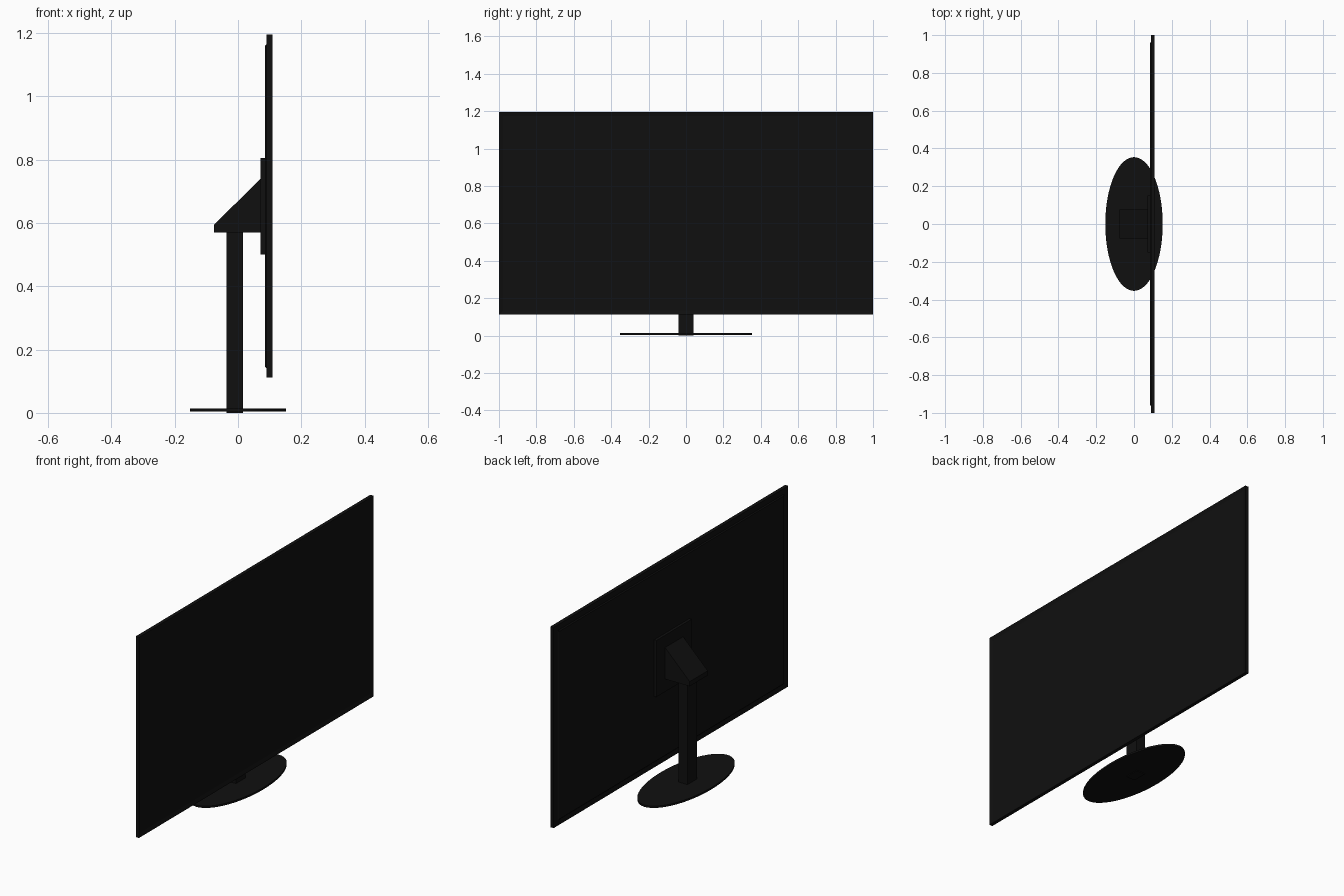
import bpy, bmesh

if "Cube" in bpy.data.objects:
    bpy.data.objects.remove(bpy.data.objects["Cube"])

black = bpy.data.materials.new("black_plastic")
black.diffuse_color = (0.005, 0.005, 0.005, 1)
black.use_nodes = True
black.node_tree.nodes["Principled BSDF"].inputs["Base Color"].default_value = black.diffuse_color


def finish(name, bm):
    bmesh.ops.recalc_face_normals(bm, faces=bm.faces)
    me = bpy.data.meshes.new(name)
    bm.to_mesh(me)
    bm.free()
    ob = bpy.data.objects.new(name, me)
    bpy.context.collection.objects.link(ob)
    me.materials.append(black)
    return ob


def box_bm(lo, hi):
    bm = bmesh.new()
    bmesh.ops.create_cube(bm, size=1)
    for v in bm.verts:
        v.co = [(a + b) / 2 + c * (b - a) for a, b, c in zip(lo, hi, v.co)]
    return bm


def face_toward(bm, sign):
    bm.normal_update()
    return max(bm.faces, key=lambda f: f.normal.x * sign)


# Panel with a narrow rim sloping in to the recessed display
bm = box_bm((0.09, -1, 0.112), (0.109, 1, 1.195))
display = face_toward(bm, 1)
bmesh.ops.inset_region(bm, faces=[display], thickness=0.006)
bmesh.ops.inset_region(bm, faces=[display], thickness=0.025, depth=-0.005)
finish("screen_panel", bm)

# Raised rear cover with slightly tapered edges
bm = box_bm((0.085, -0.967, 0.14), (0.091, 0.967, 1.165))
back = face_toward(bm, -1)
for v in back.verts:
    v.co.y *= 0.99
    v.co.z += 0.006 if v.co.z < 0.5 else -0.006
finish("rear_cover", bm)

# Mounting plate and upright
finish("mount_plate", box_bm((0.071, -0.15, 0.5), (0.086, 0.15, 0.805)))
finish("stand_post", box_bm((-0.037, -0.04, 0), (0.016, 0.04, 0.58)))

# Wedge bracket joining the upright to the plate
profile = [(-0.076, 0.569), (0.072, 0.569), (0.072, 0.74), (-0.076, 0.594)]
bm = bmesh.new()
side = bm.faces.new([bm.verts.new((x, -0.077, z)) for x, z in profile])
ext = bmesh.ops.extrude_face_region(bm, geom=[side], use_keep_orig=True)
for v in ext["geom"]:
    if isinstance(v, bmesh.types.BMVert):
        v.co.y = 0.077
finish("support_bracket", bm)

# Oval foot
bpy.ops.mesh.primitive_cylinder_add(vertices=64, radius=1, depth=0.01,
                                    location=(0, 0, 0.009))
foot = bpy.context.object
foot.name = "oval_foot"
foot.scale = (0.152, 0.354, 1)
bpy.ops.object.transform_apply(location=False, rotation=False, scale=True)
bpy.ops.object.shade_smooth_by_angle()
foot.data.materials.append(black)
